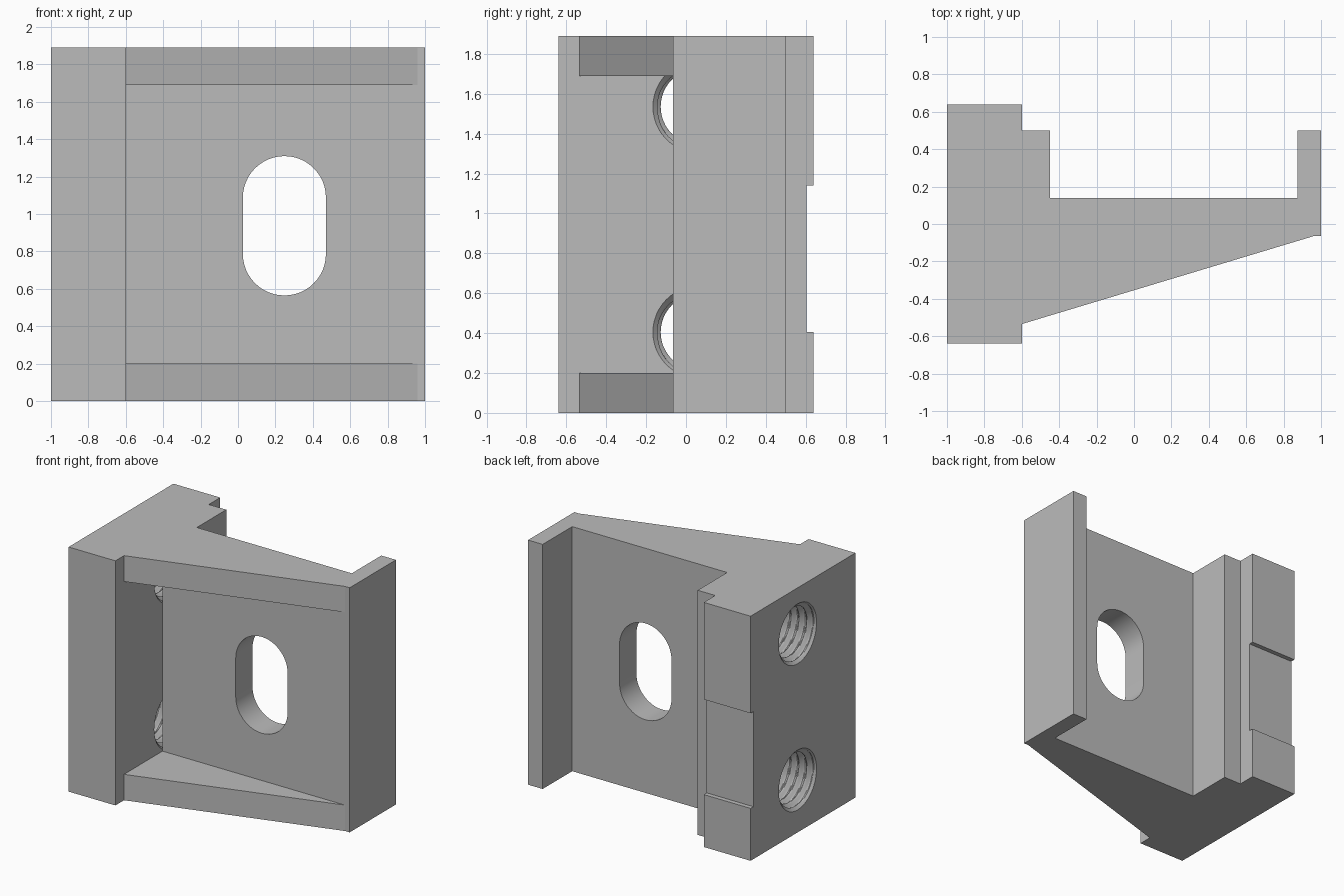
import bpy
import bmesh
import math
from mathutils import Vector

cube = bpy.data.objects.get("Cube")
if cube:
    bpy.data.objects.remove(cube, do_unlink=True)

HEIGHT = 1.89
SIDE, INNER = -1.0, -0.6      # x limits of the clamp block
WALL_FRONT = -0.065

steel = bpy.data.materials.new("plain_grey")
steel.use_nodes = True
GREY = (0.5, 0.5, 0.5, 1)
steel.diffuse_color = GREY
steel.node_tree.nodes["Principled BSDF"].inputs["Base Color"].default_value = GREY


def finish(name, bm):
    """Turn a bmesh into a named object with outward normals."""
    bmesh.ops.recalc_face_normals(bm, faces=bm.faces)
    mesh = bpy.data.meshes.new(name)
    bm.to_mesh(mesh)
    bm.free()
    mesh.materials.append(steel)
    obj = bpy.data.objects.new(name, mesh)
    bpy.context.collection.objects.link(obj)
    return obj


def extrude(name, points, offset):
    """Extrude a closed 3D outline by an offset."""
    bm = bmesh.new()
    face = bm.faces.new([bm.verts.new(p) for p in points])
    side = bmesh.ops.extrude_face_region(bm, geom=[face], use_keep_orig=True)
    moved = [g for g in side["geom"] if isinstance(g, bmesh.types.BMVert)]
    bmesh.ops.translate(bm, verts=moved, vec=Vector(offset))
    return finish(name, bm)


def cut(target, cutter):
    """Subtract a cutter, apply the result and remove the cutter."""
    cutter.hide_render = True
    mod = target.modifiers.new("cut", "BOOLEAN")
    mod.operation = "DIFFERENCE"
    mod.solver = "EXACT"
    mod.object = cutter
    bpy.context.view_layer.objects.active = target
    bpy.ops.object.modifier_apply(modifier=mod.name)
    bpy.data.objects.remove(cutter, do_unlink=True)


def thread_cutter(name, y, z):
    """Helical thread with a chamfer at both ends, running along x."""
    segs, per_pitch, pitch = 48, 12, 0.067
    minor, major, mouth = 0.192, 0.222, 0.232
    start, end = SIDE - 0.01, INNER + 0.01
    rows = round((end - start) / pitch * per_pitch)
    bm = bmesh.new()
    rings = []
    for k in range(rows + 1):
        x = start + (end - start) * k / rows
        depth = min(x - SIDE, INNER - x)
        ring = []
        for i in range(segs):
            phase = ((x - start) / pitch - i / segs) % 1
            wave = min(1, max(0, 1.25 * abs(2 * phase - 1) - 0.125))
            r = max(minor + (major - minor) * wave, mouth - max(depth, 0))
            a = math.tau * i / segs
            ring.append(bm.verts.new((x, y + r * math.cos(a), z + r * math.sin(a))))
        rings.append(ring)
    for a, b in zip(rings, rings[1:]):
        for i in range(segs):
            j = (i + 1) % segs
            bm.faces.new((a[i], a[j], b[j], b[i]))
    bm.faces.new(rings[0])
    bm.faces.new(rings[-1])
    return finish(name, bm)


# Clamp block with a shallow notch across its back
block_outline = [(-0.64, 0), (0.64, 0), (0.64, 0.405), (0.605, 0.405),
                 (0.605, 1.14), (0.64, 1.14), (0.64, HEIGHT), (-0.64, HEIGHT)]
block = extrude("clamp_block", [(SIDE, y, z) for y, z in block_outline],
                (INNER - SIDE, 0, 0))

# Two threaded holes through the block
for z in (0.405, 1.535):
    cut(block, thread_cutter("thread_cutter", 0.065, z))

# Wall with a step beside the block and a flange at the far end
wall_outline = [(INNER, WALL_FRONT), (1, WALL_FRONT), (1, 0.5), (0.875, 0.5),
                (0.875, 0.14), (-0.45, 0.14), (-0.45, 0.5), (INNER, 0.5)]
wall = extrude("slotted_wall", [(x, y, 0) for x, y in wall_outline], (0, 0, HEIGHT))

# Upright slot through the wall
slot = []
STEPS, RADIUS = 24, 0.222
for centre, first in ((1.088, 0), (0.787, math.pi)):
    for i in range(STEPS + 1):
        a = first + math.pi * i / STEPS
        slot.append((0.248 + RADIUS * math.cos(a), -0.5, centre + RADIUS * math.sin(a)))
cut(wall, extrude("slot_cutter", slot, (0, 1, 0)))

# Tapered ribs along the bottom and top of the front
rib_outline = [(INNER, WALL_FRONT), (INNER, -0.535), (0.96, WALL_FRONT)]
for name, base in (("lower_rib", 0), ("upper_rib", HEIGHT - 0.2)):
    extrude(name, [(x, y, base) for x, y in rib_outline], (0, 0, 0.2))

# Smooth the round surfaces, keep the edges crisp
bpy.ops.object.select_all(action="DESELECT")
for obj in (block, wall):
    obj.select_set(True)
bpy.context.view_layer.objects.active = block
bpy.ops.object.shade_smooth_by_angle(angle=math.radians(30))
